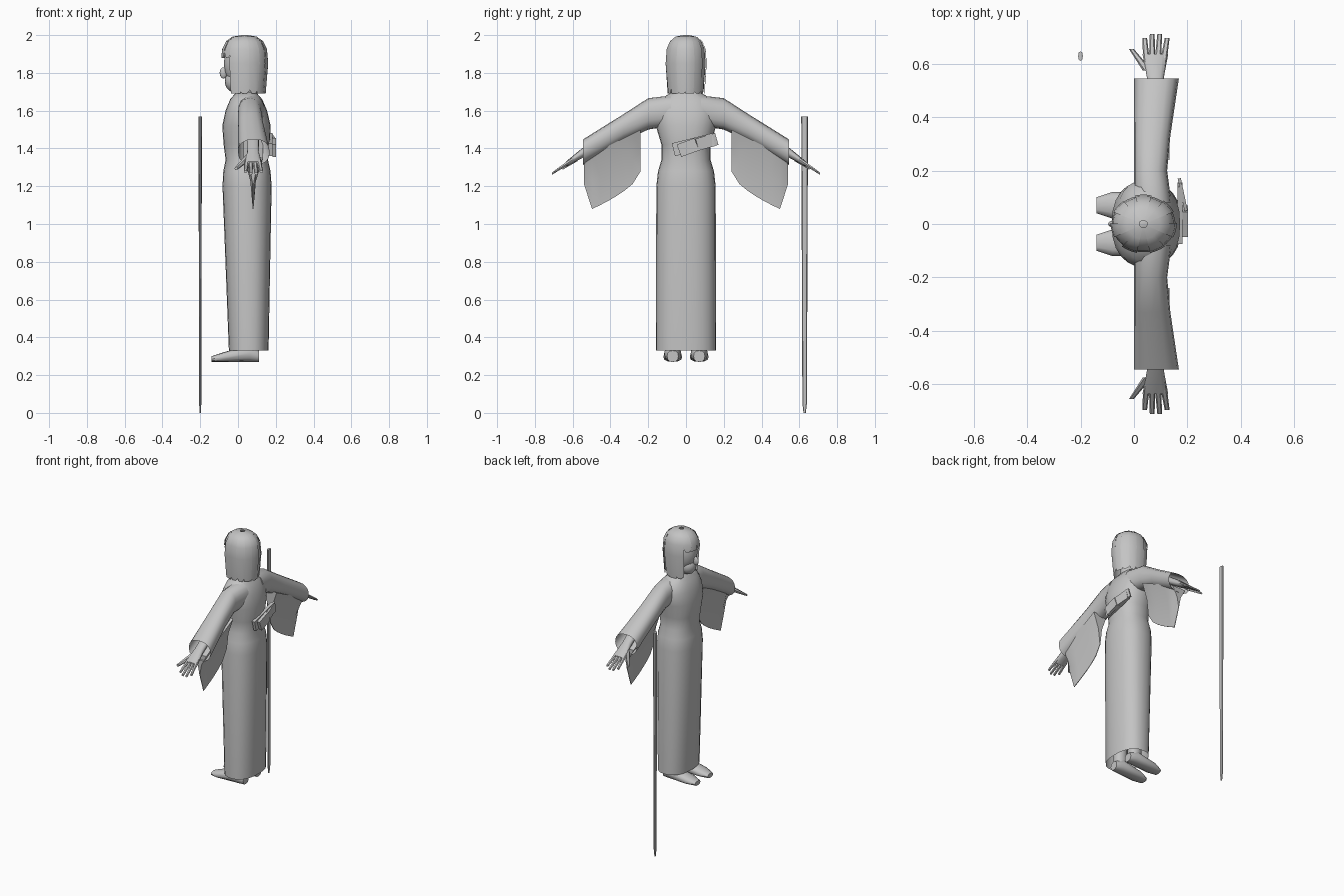
import bpy, bmesh
from math import cos, sin, pi, radians, copysign

cube = bpy.data.objects.get("Cube")
if cube:
    bpy.data.objects.remove(cube)

GREY = bpy.data.materials.new("plain grey")
GREY.use_nodes = True
shade = (0.55, 0.55, 0.55, 1)
GREY.diffuse_color = shade
GREY.node_tree.nodes["Principled BSDF"].inputs["Base Color"].default_value = shade

PLANES = {"x": (1, 2), "y": (0, 2), "z": (0, 1)}


def finish(part, name):
    """Name, colour and smooth one part."""
    part.name = name
    part.data.materials.append(GREY)
    bpy.ops.object.select_all(action='DESELECT')
    part.select_set(True)
    bpy.context.view_layer.objects.active = part
    bpy.ops.object.shade_smooth_by_angle(angle=radians(40))


def loft(name, rings, start=True, end=True, closed=True):
    """Skin a list of equal point rings into one object."""
    bm = bmesh.new()
    rows = [[bm.verts.new(point) for point in ring] for ring in rings]
    for lower, upper in zip(rows, rows[1:]):
        edges = list(zip(lower, lower[1:], upper[1:], upper))
        if closed:
            edges.append((lower[-1], lower[0], upper[0], upper[-1]))
        for corners in edges:
            bm.faces.new(corners)
    if start:
        bm.faces.new(rows[0])
    if end:
        bm.faces.new(rows[-1])
    bmesh.ops.recalc_face_normals(bm, faces=bm.faces)
    mesh = bpy.data.meshes.new(name)
    bm.to_mesh(mesh)
    bm.free()
    part = bpy.data.objects.new(name, mesh)
    bpy.context.collection.objects.link(part)
    finish(part, name)


def rounded(value):
    return copysign(abs(value) ** 0.85, value)


def tube(name, axis, keys, sides=12, start=True, end=True):
    """Loft rounded rings, each given as a centre and two radii, across an axis."""
    first, second = PLANES[axis]
    rings = []
    for centre, wide, tall in keys:
        ring = []
        for k in range(sides):
            turn = 2 * pi * k / sides
            point = list(centre)
            point[first] += wide * rounded(cos(turn))
            point[second] += tall * rounded(sin(turn))
            ring.append(point)
        rings.append(ring)
    loft(name, rings, start, end)


def ball(name, place, size):
    bpy.ops.mesh.primitive_uv_sphere_add(segments=16, ring_count=10, location=place)
    part = bpy.context.object
    part.scale = size
    finish(part, name)


def plate(name, place, size, tilt, swing=0):
    bpy.ops.mesh.primitive_cube_add(size=1, location=place)
    part = bpy.context.object
    part.scale = size
    part.rotation_euler = (radians(tilt), 0, radians(swing))
    finish(part, name)


# Robe: long skirt, drawn-in waist, chest and shoulders, leaning slightly forward
robe = [(0.33, 0.105, 0.16), (1.2, 0.13, 0.157), (1.28, 0.125, 0.148), (1.34, 0.112, 0.13),
        (1.42, 0.122, 0.13), (1.52, 0.128, 0.16), (1.6, 0.11, 0.165), (1.66, 0.085, 0.14),
        (1.7, 0.05, 0.07)]
tube("robe", "z", [((0.06 - 0.01 * z, 0, z), depth, width) for z, depth, width in robe],
     sides=24, start=False)

# Neck, head and face
tube("neck", "z", [((0.05, 0, z), 0.05, 0.045) for z in (1.6, 1.8)])
ball("head", (0.03, 0, 1.85), (0.105, 0.085, 0.14))
ball("jaw", (-0.015, 0, 1.755), (0.055, 0.055, 0.06))
ball("nose", (-0.077, 0, 1.8), (0.02, 0.013, 0.03))

# Hair: overlapping locks from the crown, shorter over the face
LOCKS = 14
for k in range(LOCKS):
    middle = 2 * pi * (k + 0.5) / LOCKS
    fringe = cos(middle) < -0.7
    size = 1 if k % 2 else 0.96
    arc = [pi / 8 * step for step in range(4 if fringe else 5)]
    path = [(max(sin(a), 0.05) ** 0.7, 1.85 + 0.15 * max(cos(a), 0) ** 0.7) for a in arc]
    path.append((0.98, 1.88) if fringe else (0.9, 1.69))
    half = 1.12 * pi / LOCKS
    rows = []
    for reach, z in path:
        fan = [middle + half * side for side in (-1, -0.4, 0.4, 1)]
        rows.append([(0.035 + 0.125 * reach * size * cos(a), 0.11 * reach * size * sin(a), z)
                     for a in fan])
    # Cut each tip to a blunt point
    rows[-1] = [(x, y, z + 0.015 * (k % 3) * (n in (0, 3))) for n, (x, y, z) in enumerate(rows[-1])]
    loft(f"hair_lock_{k + 1}", rows, start=False, end=False, closed=False)


def arm_line(x, y, drop=0):
    """Point on the sloping centre line of the hand."""
    return x, y, 1.375 - 0.68 * (abs(y) - 0.55) - drop


for side, s in (("left", -1), ("right", 1)):
    # Wide sleeve with a straight front edge and an open cuff
    sleeve = [(0.08, 1.6, 0.07, 0.08), (0.2, 1.583, 0.062, 0.083),
              (0.33, 1.51, 0.068, 0.072), (0.545, 1.38, 0.084, 0.068)]
    tube(side + "_sleeve", "y", [((depth, s * y, z), depth, tall) for y, z, depth, tall in sleeve],
         sides=16, end=False)

    # Hanging sleeve cloth, thinning towards a curved lower edge
    columns = 8
    cloth = []
    for k in range(columns):
        t = k / (columns - 1)
        top = 1.5 - 0.15 * t
        low = 1.28 - 0.22 * t ** 0.6 + (0.15 if t == 1 else 0)
        column = []
        for face, falls in ((-1, (0, 0.5, 1)), (1, (1, 0.5, 0))):
            for fall in falls:
                half = 0.002 + 0.05 * (1 - fall) ** 2
                column.append((0.08 + face * half, s * (0.24 + 0.3 * t), top + (low - top) * fall))
        cloth.append(column)
    loft(side + "_sleeve_drape", cloth)

    # Wrist and flattened palm
    palm = [(0.44, 0.032, 0.03), (0.55, 0.032, 0.026), (0.635, 0.048, 0.014)]
    tube(side + "_palm", "y", [(arm_line(0.08, s * y), wide, tall) for y, wide, tall in palm])

    # Spread fingers and thumb
    for k, finger in enumerate(("index", "middle", "ring", "little")):
        tip = 0.71 if finger in ("middle", "ring") else 0.695
        root = arm_line(0.046 + 0.022 * k, s * 0.62)
        end = arm_line(0.04 + 0.028 * k, s * tip)
        tube(f"{side}_{finger}_finger", "y", [(root, 0.012, 0.013), (end, 0.009, 0.007)], sides=6)
    tube(side + "_thumb", "y", [(arm_line(0.05, s * 0.575, 0.01), 0.018, 0.018),
                                (arm_line(-0.01, s * 0.655, 0.01), 0.009, 0.008)], sides=6)

    # Foot from heel to toe, with the ankle under the hem
    foot = [(0.11, 0.03, 0.03), (0.06, 0.045, 0.045), (-0.08, 0.05, 0.025), (-0.14, 0.03, 0.015)]
    tube(side + "_foot", "x", [((x, s * 0.07, 0.27 + tall), wide, tall) for x, wide, tall in foot])
    tube(side + "_ankle", "z", [((0.055, s * 0.07, z), 0.045, 0.04) for z in (0.3, 0.5)])

# Sash bow on the back, made of slanted folded plates
plate("bow_long_strip", (0.172, 0.04, 1.42), (0.02, 0.22, 0.07), tilt=14)
plate("bow_front_loop", (0.192, 0.01, 1.405), (0.02, 0.1, 0.07), tilt=20)
plate("bow_tail", (0.182, 0.11, 1.435), (0.012, 0.11, 0.065), tilt=16, swing=12)

# Standing staff with a tapered foot
staff = [(0, 0.006), (0.05, 0.012), (1.57, 0.018)]
tube("staff", "z", [((-0.2, 0.628, z), width / 2, width) for z, width in staff], sides=8)
